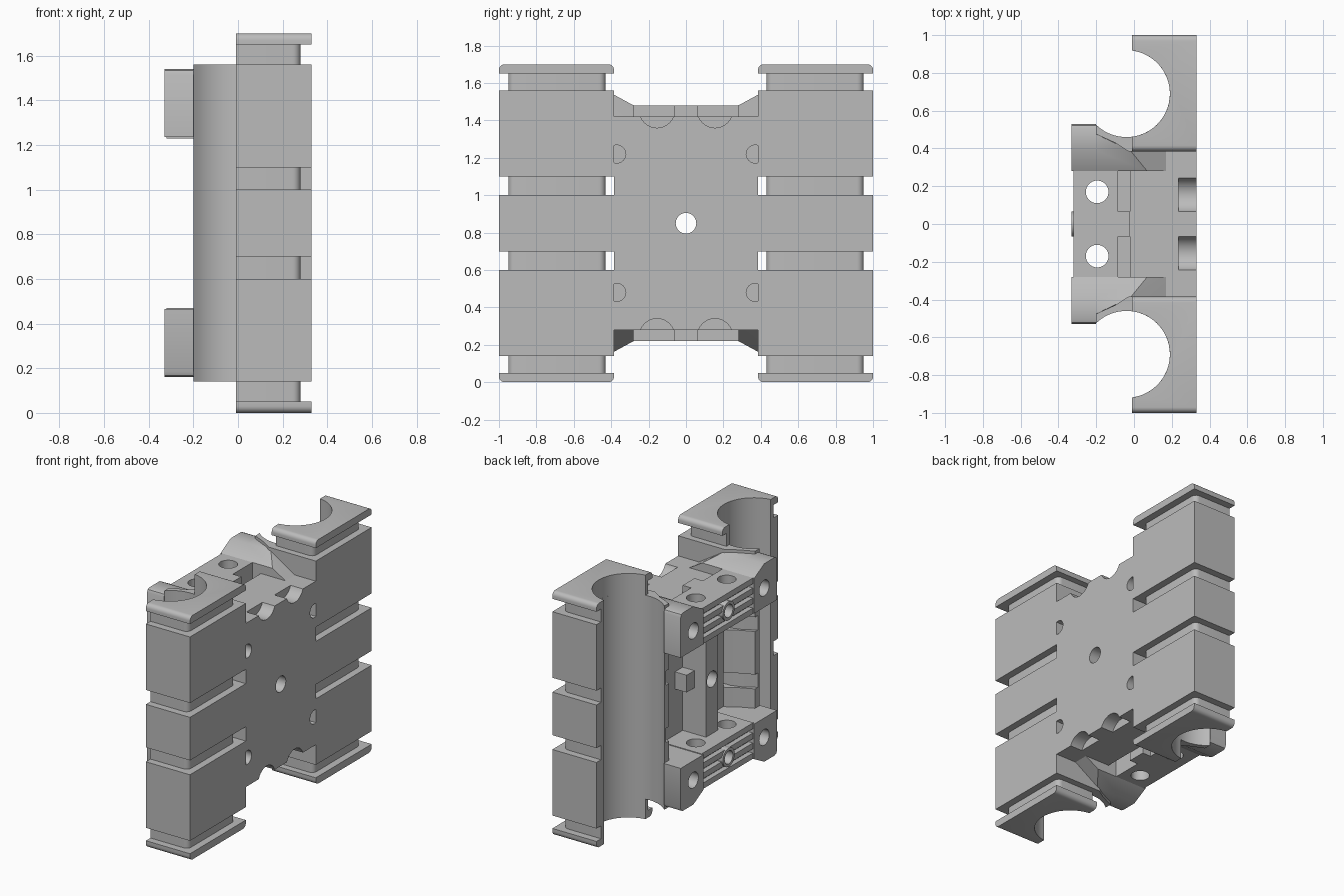
import bpy, bmesh, math
from mathutils import Vector, Matrix

MID = 0.85            # height of the horizontal symmetry plane
cube = bpy.data.objects.get("Cube")
if cube:
    bpy.data.objects.remove(cube, do_unlink=True)

grey = bpy.data.materials.new("plain grey")
grey.use_nodes = True
grey.diffuse_color = (0.5, 0.5, 0.5, 1)
grey.node_tree.nodes["Principled BSDF"].inputs["Base Color"].default_value = (0.5, 0.5, 0.5, 1)


def prism(bm, pts, lo, hi, axis="z"):
    """Extrude an outline: (x, y) along z, or (y, z) along x."""
    def place(p, h):
        return (p[0], p[1], h) if axis == "z" else (h, p[0], p[1])
    a = [bm.verts.new(place(p, lo)) for p in pts]
    b = [bm.verts.new(place(p, hi)) for p in pts]
    n = len(pts)
    bm.faces.new(a)
    bm.faces.new(b)
    for i in range(n):
        bm.faces.new((a[i], a[(i + 1) % n], b[(i + 1) % n], b[i]))


def box(bm, x0, x1, y0, y1, z0, z1):
    prism(bm, [(x0, y0), (x1, y0), (x1, y1), (x0, y1)], z0, z1)


def rod(bm, axis, centre, r, length):
    rot = Matrix.Rotation(math.pi / 2, 4, "Y") if axis == "x" else Matrix()
    bmesh.ops.create_cone(bm, cap_ends=True, segments=32, radius1=r, radius2=r,
                          depth=length, matrix=Matrix.Translation(centre) @ rot)


def finish(name, bm, cutters=(), mirror=(False, False)):
    """Make the object, cut its holes, then mirror in (y, z)."""
    bmesh.ops.recalc_face_normals(bm, faces=bm.faces)
    bmesh.ops.translate(bm, verts=bm.verts, vec=(0, 0, -MID))
    me = bpy.data.meshes.new(name)
    bm.to_mesh(me)
    bm.free()
    me.materials.append(grey)
    ob = bpy.data.objects.new(name, me)
    ob.location.z = MID
    bpy.context.collection.objects.link(ob)
    bpy.ops.object.select_all(action="DESELECT")
    ob.select_set(True)
    bpy.context.view_layer.objects.active = ob
    for make in cutters:
        cb = bmesh.new()
        make(cb)
        bmesh.ops.recalc_face_normals(cb, faces=cb.faces)
        cm = bpy.data.meshes.new("cutter")
        cb.to_mesh(cm)
        cb.free()
        cutter = bpy.data.objects.new("cutter", cm)
        cutter.hide_render = True
        bpy.context.collection.objects.link(cutter)
        mod = ob.modifiers.new("cut", "BOOLEAN")
        mod.object, mod.operation, mod.solver = cutter, "DIFFERENCE", "EXACT"
        bpy.ops.object.modifier_apply(modifier=mod.name)
        bpy.data.objects.remove(cutter, do_unlink=True)
    bpy.ops.object.shade_smooth_by_angle(angle=math.radians(30))
    if any(mirror):
        mod = ob.modifiers.new("mirror", "MIRROR")
        mod.use_axis = (False, *mirror)
        mod.use_mirror_merge = False
        bpy.ops.object.modifier_apply(modifier=mod.name)
    return ob


def x_hole(y, z, r, x0, x1):
    return lambda b: rod(b, "x", ((x0 + x1) / 2, y, z), r, x1 - x0)


def z_hole(x, y, r, z0, z1):
    return lambda b: rod(b, "z", (x, y, (z0 + z1) / 2), r, z1 - z0)


def block_cut(*dims):
    return lambda b: box(b, *dims)


# Outlines of the two towers, each wrapped around a round bore
BX, BY, BR = -0.04, 0.69, 0.23


def bore(x_end, steps=32):
    a0 = math.acos((-0.01 - BX) / BR)
    a1 = -math.acos((x_end - BX) / BR)
    return [(BX + BR * math.cos(a0 + (a1 - a0) * i / steps),
             BY + BR * math.sin(a0 + (a1 - a0) * i / steps)) for i in range(steps + 1)]


def corner(cx, cy, a, r=0.035, n=5):
    return [(cx + r * math.cos(math.radians(a + 90 * i / n)),
             cy + r * math.sin(math.radians(a + 90 * i / n))) for i in range(n + 1)]


flange = [(-0.01, 0.385), (0.33, 0.385), (0.33, 1), (-0.01, 1)] + bore(-0.01)
body = ([(-0.2, 0.475), (-0.1, 0.43), (-0.03, 0.385), (0.33, 0.385), (0.33, 1), (-0.01, 1)]
        + bore(-0.2))
neck_round = corner(0.245, 0.465, -90) + corner(0.245, 0.915, 0) + [(-0.01, 0.95)]
end_neck = [(-0.01, 0.43)] + neck_round + bore(-0.01)
slot_neck = [(-0.2, 0.505), (-0.12, 0.455), (-0.04, 0.43)] + neck_round + bore(-0.2)

# Tower bodies, stacked from the middle up
bm = bmesh.new()
prism(bm, body, 0.70, 1.00)
finish("tower_middle", bm, mirror=(True, False))
bm = bmesh.new()
prism(bm, slot_neck, 1.00, 1.10)
prism(bm, body, 1.10, 1.56)
prism(bm, end_neck, 1.56, 1.65)
finish("tower_ends", bm, mirror=(True, True))

# Flanges with rounded outer edges
bm = bmesh.new()
prism(bm, flange, 1.65, 1.70)
edges = [e for e in bm.edges if all(v.co.z > 1.69 for v in e.verts)
         and any(all(abs(v.co.y - y) < 1e-4 for v in e.verts) for y in (0.385, 1))]
bmesh.ops.bevel(bm, geom=edges, offset=0.03, segments=5, profile=0.5, affect="EDGES")
finish("tower_flange", bm, mirror=(True, True))

# Central plate with screw holes and half-round edge notches
bm = bmesh.new()
box(bm, -0.02, 0.33, -0.385, 0.385, 0.28, 1.42)
cuts = [x_hole(0, MID, 0.055, -0.5, 0.5)]
for s in (-1, 1):
    for t in (-1, 1):
        cuts.append(x_hole(s * 0.37, MID + t * 0.37, 0.048, 0.2, 0.4))
        cuts.append(x_hole(s * 0.155, MID + t * 0.605, 0.095, 0.235, 0.4))
finish("plate", bm, cuts)

# Central pillar and cross boss in the rear recess
bm = bmesh.new()
box(bm, -0.2, -0.02, -0.065, 0.065, 0.46, 1.24)
finish("rear_pillar", bm, [x_hole(0, MID, 0.055, -0.5, 0.5)])
bm = bmesh.new()
box(bm, -0.11, -0.02, 0.065, 0.15, 0.79, 0.91)
finish("pillar_boss", bm, mirror=(True, False))

# Cross bars with upright holes and pockets
bm = bmesh.new()
box(bm, -0.285, -0.02, -0.285, 0.285, 1.23, 1.48)
cuts = [x_hole(0, 1.36, 0.045, -0.5, -0.2)]
for s in (-1, 1):
    cuts.append(z_hole(-0.195, s * 0.17, 0.06, 1.1, 1.6))
    cuts.append(block_cut(-0.085, 0.0, min(s * 0.065, s * 0.283), max(s * 0.065, s * 0.283), 1.36, 1.6))
finish("cross_bar", bm, cuts, mirror=(False, True))

# Ribs and round boss on the rear of each bar
bm = bmesh.new()
for i in range(4):
    z = 1.23 + i * 0.07
    box(bm, -0.32, -0.285, -0.285, 0.285, z, z + 0.04)
finish("bar_ribs", bm, [x_hole(0, 1.36, 0.06, -0.5, -0.2)], mirror=(False, True))
bm = bmesh.new()
rod(bm, "x", (-0.305, 0, 1.36), 0.065, 0.05)
finish("bar_boss", bm, [x_hole(0, 1.36, 0.045, -0.5, -0.1)], mirror=(False, True))

# Corner mounting blocks
bm = bmesh.new()
outline = [(0.28, 1.235), (0.53, 1.235), (0.53, 1.515), (0.522, 1.533), (0.505, 1.54),
           (0.39, 1.54), (0.28, 1.48)]
prism(bm, outline, -0.33, -0.2, "x")
finish("corner_block", bm, [x_hole(0.39, 1.37, 0.055, -0.5, -0.215)], mirror=(True, True))

# Sloped gussets joining blocks, plate and towers
bm = bmesh.new()
top = [(-0.2, 0.28, 1.48), (-0.2, 0.39, 1.54), (-0.2, 0.475, 1.54), (-0.02, 0.39, 1.54),
       (0.07, 0.28, 1.48), (0.17, 0.28, 1.42), (0.17, 0.39, 1.42)]
for x, y, z in top:
    bm.verts.new((x, y, z))
    bm.verts.new((x, y, 1.235))
hull = bmesh.ops.convex_hull(bm, input=bm.verts)
bmesh.ops.delete(bm, geom=[v for v in bm.verts if not v.link_faces], context="VERTS")
bmesh.ops.dissolve_limit(bm, angle_limit=0.02, verts=bm.verts, edges=bm.edges)
finish("gusset", bm, mirror=(True, True))
